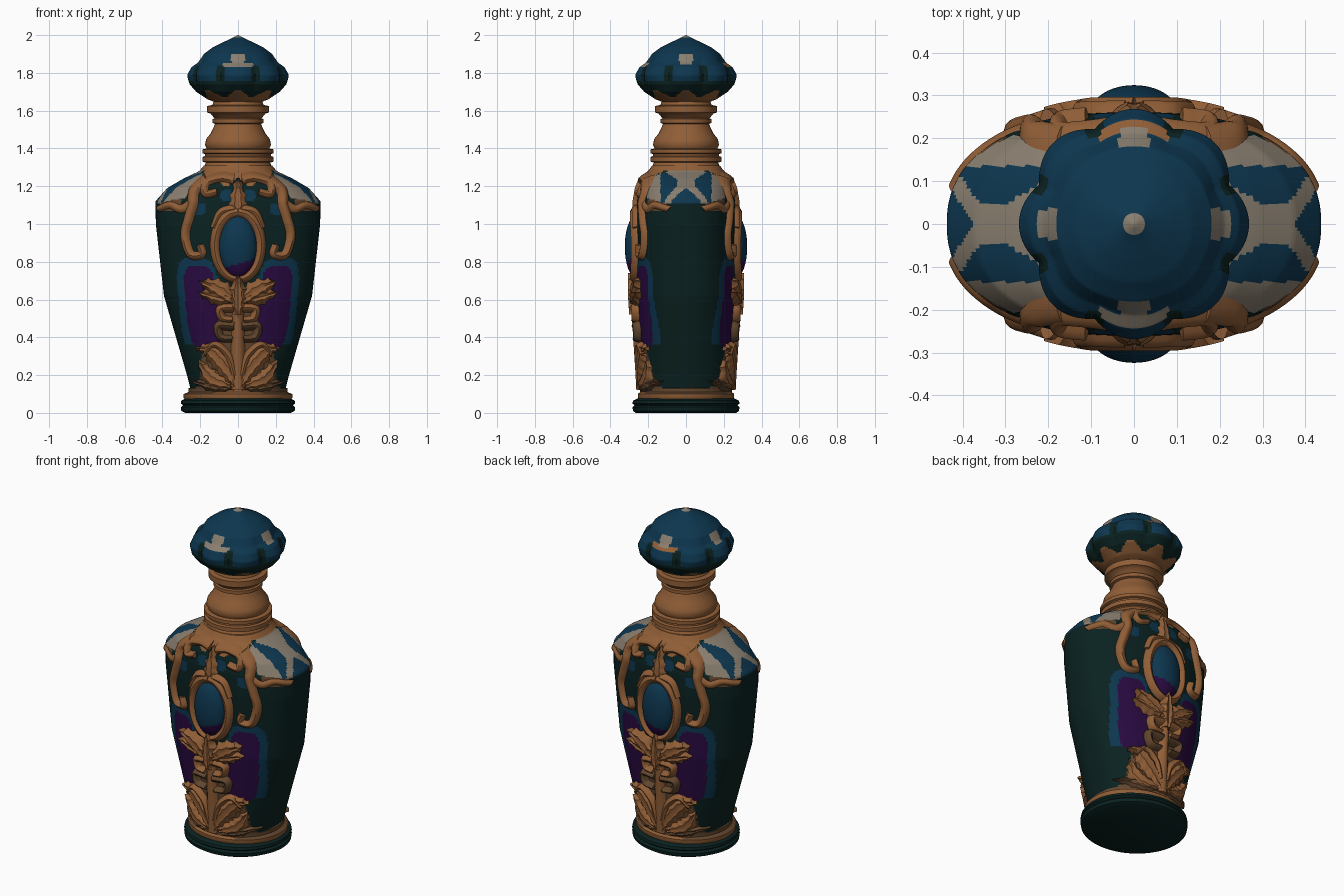
import bpy, bmesh, math
from mathutils import Vector

cube = bpy.data.objects.get("Cube")
if cube:
    bpy.data.objects.remove(cube)


def material(name, r, g, b):
    m = bpy.data.materials.new(name)
    m.use_nodes = True
    m.diffuse_color = (r, g, b, 1)
    shader = next(n for n in m.node_tree.nodes if n.type == 'BSDF_PRINCIPLED')
    shader.inputs["Base Color"].default_value = (r, g, b, 1)
    shader.inputs["Roughness"].default_value = 0.6
    return m


PALETTE = [material("dark green", .003, .016, .015), material("deep blue", .004, .037, .078),
           material("purple", .022, .003, .052), material("gold", .28, .112, .038),
           material("aged bronze", .12, .06, .026), material("cream", .25, .21, .16)]
GREEN, BLUE, PURPLE, GOLD, BRONZE, CREAM = range(len(PALETTE))
POWER = 2.3          # body plan is a slightly squared ellipse


def finish(name, bm, rule):
    """Turn a bmesh into a smooth object and colour each face by a rule."""
    bmesh.ops.recalc_face_normals(bm, faces=bm.faces)
    for f in bm.faces:
        f.material_index = rule(f.calc_center_median()) if callable(rule) else rule
        f.smooth = True
    mesh = bpy.data.meshes.new(name)
    bm.to_mesh(mesh)
    bm.free()
    for m in PALETTE:
        mesh.materials.append(m)
    ob = bpy.data.objects.new(name, mesh)
    bpy.context.collection.objects.link(ob)
    bpy.ops.object.select_all(action='DESELECT')
    ob.select_set(True)
    bpy.context.view_layer.objects.active = ob
    bpy.ops.object.shade_smooth_by_angle(angle=math.radians(40))


def sample(profile, z):
    """Linear look-up of the two half widths at height z."""
    for (z0, a0, b0), (z1, a1, b1) in zip(profile, profile[1:]):
        if z <= z1:
            t = max(0, (z - z0) / (z1 - z0))
            return a0 + (a1 - a0) * t, b0 + (b1 - b0) * t
    return profile[-1][1:]


def loft(name, rows, rule, power=2, segs=64, ripple=None):
    """Stack of closed rings, capped at both ends."""
    bm = bmesh.new()
    rings = []
    for z, a, b in rows:
        ring = []
        for i in range(segs):
            t = math.tau * i / segs
            c, s = math.cos(t), math.sin(t)
            k = (abs(c) ** power + abs(s) ** power) ** (-1 / power)
            k *= 1 + (ripple(t, z) if ripple else 0)
            ring.append(bm.verts.new((a * c * k, b * s * k, z)))
        rings.append(ring)
    for low, high in zip(rings, rings[1:]):
        for i in range(segs):
            j = (i + 1) % segs
            bm.faces.new((low[i], low[j], high[j], high[i]))
    bm.faces.new(rings[0][::-1])
    bm.faces.new(rings[-1])
    finish(name, bm, rule)


def dense(profile, steps):
    lo, hi = profile[0][0], profile[-1][0]
    heights = [lo + (hi - lo) * i / steps for i in range(steps + 1)]
    return [(z, *sample(profile, z)) for z in heights]


def round_rows(pairs):
    return [(z, r, r) for z, r in pairs]


# Body: tapered flask with painted panels
BODY = [(.1, .245, .23), (.2, .27, .235), (.62, .392, .262), (1, .435, .265),
        (1.12, .437, .26), (1.19, .375, .248), (1.24, .29, .228), (1.28, .205, .2), (1.31, .18, .18)]


def inside(x, z, cx, cz, rx, rz):
    return (abs(x - cx) / rx) ** 4 + (abs(z - cz) / rz) ** 4 < 1


def shoulder_colour(x, y):
    """Cream bands that fork around blue panels at each end."""
    fork = max(0, x - .36) * 1.5
    if y < fork - .02:
        return BLUE
    if y < .045 + fork + max(0, .3 - x) * .6:
        return CREAM
    return BLUE if y < .135 else CREAM


def body_colour(p):
    x, y, z = abs(p.x), abs(p.y), p.z
    lean = x - .1 * (z - .55)
    if z > 1.285 or x < .18 and y > .12 and z > 1.22 + .02 * math.cos(50 * x):
        return GOLD
    if x > .19 and y < .205 and z > 1.105 + .3 * max(0, y - .1):
        return shoulder_colour(x, y)
    if x > .3 and y > .1 and z > 1.07 or z < .14 and y > .13:
        return BRONZE
    if x < .22 - z * .1 and z < .36 or x < .1 and z < .6:
        return BRONZE
    if inside(lean, z, .19, .56, .085, .22):
        return PURPLE
    if z > .36 and inside(lean, z, .2, .56, .11, .26):
        return BLUE
    return BLUE if inside(x, z, .2, 1.08, .035, .03) or inside(x, z, .06, 1.15, .03, .03) else GREEN


loft("flask_body", dense(BODY, 180), body_colour, POWER, 192)

# Foot: dark double-rounded plinth and gold rim
loft("plinth", [(0, .28, .265), (.01, .3, .28), (.03, .303, .284), (.04, .29, .272),
                (.05, .303, .284), (.065, .3, .28), (.075, .28, .26)], GREEN)
loft("foot_rim", [(.07, .28, .25), (.08, .288, .255), (.1, .288, .255),
                  (.11, .262, .243), (.13, .262, .243), (.14, .24, .23)],
     lambda p: BRONZE if p.z > .105 and abs(p.x) > .12 else GOLD)

# Neck: stacked gold mouldings
loft("neck", round_rows([(1.27, .215), (1.3, .18), (1.325, .17), (1.33, .188), (1.355, .188),
                         (1.36, .175), (1.37, .175), (1.375, .188), (1.395, .188), (1.4, .165),
                         (1.42, .175), (1.45, .168), (1.48, .145), (1.51, .13), (1.53, .122),
                         (1.535, .135), (1.555, .135), (1.56, .125), (1.585, .145), (1.59, .163),
                         (1.625, .163), (1.63, .135), (1.68, .12)]), GOLD)

# Stopper: lobed dome with a pointed tip
STOPPER = round_rows([(1.64, .11), (1.66, .16), (1.7, .215), (1.74, .243), (1.79, .25), (1.83, .235),
                      (1.855, .205), (1.9, .18), (1.935, .135), (1.96, .085), (1.98, .04), (2, .003)])


def lobes(t, z):
    fade = max(0, 1 - abs(z - 1.78) / .13)
    return .06 * fade * (abs(math.cos(4 * t)) * 2 - 1) + .02 * math.cos(4 * t) * fade


def stopper_colour(p):
    t = math.atan2(p.y, p.x)
    if p.z < 1.69 + .02 * math.cos(8 * t):
        return GOLD
    if p.z > 1.988 or 1.845 < p.z < 1.9 and min(abs(p.x), abs(p.y)) < .035:
        return CREAM
    if abs(p.x) < .08 and 1.832 < p.z < 1.852:
        return CREAM if p.y < 0 else GOLD
    crease = math.cos(8 * t) < -.6 and p.z < 1.84
    return GREEN if p.z < 1.755 or crease else BLUE


loft("stopper", dense(STOPPER, 90), stopper_colour, 2.2, 128, lobes)


# Raised ornament wrapped on the body
def on_body(x, z, lift):
    a, b = sample(BODY, z)
    u = min(abs(x) / a, .985)
    v = (1 - u ** POWER) ** (1 / POWER)
    n = Vector((math.copysign(u ** (POWER - 1) / a, x), -v ** (POWER - 1) / b, 0)).normalized()
    return Vector((math.copysign(u * a, x), -v * b, z)) + n * lift


def smooth_path(points, steps=7):
    """Catmull-Rom curve through the points."""
    pts = [Vector(p) for p in points]
    pts = [pts[0] * 2 - pts[1]] + pts + [pts[-1] * 2 - pts[-2]]
    out = []
    for p, q, r, s in zip(pts, pts[1:], pts[2:], pts[3:]):
        for i in range(steps):
            t = i / steps
            out.append((q * 2 + (r - p) * t + (p * 2 - q * 5 + r * 4 - s) * t * t
                        + (q * 3 - p - r * 3 + s) * t ** 3) / 2)
    return out + [pts[-2]]


def relief(name, points, width, height, leaf=False, colour=GOLD):
    """Arched strip along a path, mirrored left/right and front/back."""
    path = smooth_path(points)
    last = len(path) - 1
    sides = (1,) if all(p[0] == 0 for p in points) else (1, -1)
    bm = bmesh.new()
    for sx in sides:
        for sy in (1, -1):
            rows = []
            for i, p in enumerate(path):
                d = (path[min(i + 1, last)] - path[max(i - 1, 0)]).normalized()
                t = i / last
                w = width * (1 - .35 * t)
                if leaf:
                    w = width * (math.sin(math.pi * (.12 + .86 * t)) + .18 * math.cos(i * 2.1))
                row = []
                for k in range(7):
                    u = k / 3 - 1
                    crown = 1 - u * u - (.25 if leaf and k == 3 else 0)
                    q = on_body(sx * (p.x - d.y * w * u), p.y + d.x * w * u, height * crown - .008)
                    row.append(bm.verts.new((q.x, q.y * sy, q.z)))
                rows.append(row)
            for r, s in zip(rows, rows[1:]):
                for k in range(6):
                    bm.faces.new((r[k], r[k + 1], s[k + 1], s[k]))
            for end in (rows[0], rows[-1]):
                bm.faces.new(end)
    finish(name, bm, colour)


# Medallion frame and domes
oval = [(.12 * math.sin(t), .885 + .18 * math.cos(t)) for t in (math.pi * i / 8 for i in range(9))]
relief("medallion_frame", oval, .038, .042)
relief("frame_crest", [(0, 1.04), (0, 1.12), (0, 1.25)], .05, .035, True)
relief("frame_shoulder", [(.02, 1.08), (.09, 1.06), (.13, .98)], .03, .035)
for side, label in ((-1, "front"), (1, "back")):
    bm = bmesh.new()
    bmesh.ops.create_uvsphere(bm, u_segments=48, v_segments=40, radius=1)
    for v in bm.verts:
        v.co = (v.co.x * .1, v.co.y * .062 + side * .262, v.co.z * .165 + .88)
    finish(label + "_medallion", bm, lambda p: PURPLE if p.z < .79 + .3 * p.x else BLUE)

# Shoulder scrolls
relief("collar_scroll", [(.02, 1.24), (.09, 1.25), (.17, 1.22), (.17, 1.16), (.11, 1.17)], .034, .035)
relief("hanging_scroll", [(.16, 1.24), (.23, 1.18), (.24, 1.1), (.26, 1.03), (.28, .94),
                          (.25, .84), (.19, .84), (.2, .89)], .036, .035)
relief("shoulder_edge", [(.23, 1.12), (.3, 1.08), (.36, 1.1), (.42, 1.08)], .032, .02)

# Central stem with acanthus leaves
relief("stem", [(0, .12), (0, .35), (0, .58)], .05, .04)
relief("crown_leaf", [(0, .52), (0, .62), (0, .74)], .06, .06, True)
relief("upper_leaf", [(.01, .58), (.1, .65), (.2, .7)], .06, .05, True)
relief("side_leaf", [(.01, .6), (.1, .61), (.21, .64)], .05, .045, True)
relief("upper_knot", [(.02, .56), (.09, .55), (.08, .5), (.03, .49)], .032, .045)
relief("lower_knot", [(.02, .46), (.1, .46), (.09, .4), (.03, .39)], .032, .045, False, BRONZE)
relief("base_leaf_inner", [(.01, .14), (.07, .24), (.15, .33), (.21, .34)], .055, .04, True)
relief("base_leaf_outer", [(.04, .14), (.14, .18), (.2, .28)], .05, .035, True)
relief("base_leaf_low", [(.02, .13), (.13, .14), (.24, .17)], .035, .03, True, BRONZE)
relief("base_scroll", [(.02, .2), (.05, .3), (.12, .36), (.17, .31)], .028, .04)
